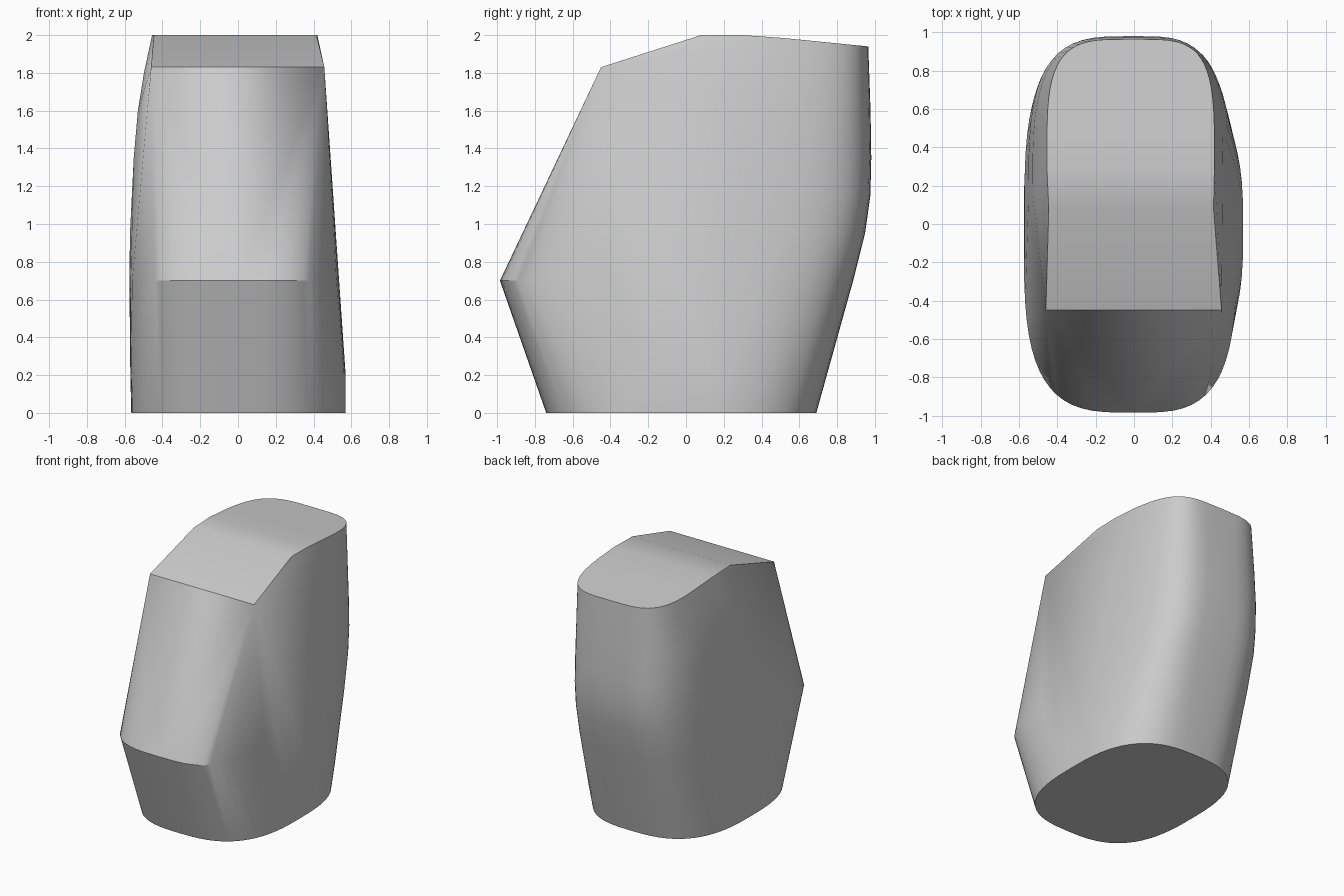
import bpy, bmesh
from math import sin, cos, pi, radians

cube = bpy.data.objects.get("Cube")
if cube:
    bpy.data.objects.remove(cube, do_unlink=True)

grey = bpy.data.materials.new("light_grey")
grey.use_nodes = True
colour = (0.6, 0.6, 0.6, 1)
grey.diffuse_color = colour
grey.node_tree.nodes["Principled BSDF"].inputs["Base Color"].default_value = colour


def power(v, p):
    return (1 if v >= 0 else -1) * abs(v) ** (2 / p)


def ring(z, left, right, front, back, p, start=0.0, end=2.0, mid=None, steps=64):
    """Rounded-rectangle section; start and end are in half turns from +x."""
    mid = (front + back) / 2 if mid is None else mid
    points = []
    for i in range(steps + 1):
        a = pi * (start + (end - start) * i / steps)
        c, s = power(cos(a), p), power(sin(a), p)
        x = c * (left if c > 0 else right)
        y = mid + s * (back - mid if s > 0 else mid - front)
        points.append((x, y, z(y) if callable(z) else z))
    return points


def roof(y):
    return 2 - 0.06 * max(0, y - 0.36) / 0.605


# Base outline and the full-width section at the front ridge
points = ring(0, 0.57, 0.565, -0.74, 0.69, 2.8)
points += ring(0.2, 0.57, 0.57, -0.8, 0.747, 2.9)
points += ring(0.7, 0.535, 0.575, -0.985, 0.885, 3.4)

# Bulging back and right side
for z, left, right, back, mid in ((0.95, 0.515, 0.572, 0.948, 0.0),
                                  (1.15, 0.5, 0.562, 0.976, 0.05),
                                  (1.35, 0.485, 0.552, 0.981, 0.1),
                                  (1.6, 0.465, 0.53, 0.977, 0.15),
                                  (1.8, 0.44, 0.498, 0.97, 0.2)):
    points += ring(z, left, right, -1, back, 3.5, 0, 1, mid, 32)

# Rounded rear rim of the roof, then the roof and brow corners
points += ring(roof, 0.42, 0.455, -1, 0.965, 4, 0, 1, 0.3, 32)
points += [(-0.445, 0.08, 2), (0.415, 0.08, 2),
           (-0.46, -0.45, 1.83), (0.457, -0.45, 1.83)]

# Skin the sections into one convex body
bm = bmesh.new()
for p in points:
    bm.verts.new(p)
bmesh.ops.remove_doubles(bm, verts=bm.verts, dist=0.002)
hull = bmesh.ops.convex_hull(bm, input=bm.verts)
loose = {v for v in hull["geom_interior"] + hull["geom_unused"]
         if isinstance(v, bmesh.types.BMVert)}
bmesh.ops.delete(bm, geom=list(loose), context="VERTS")
bmesh.ops.dissolve_limit(bm, angle_limit=radians(0.5),
                         verts=bm.verts, edges=bm.edges)
bmesh.ops.recalc_face_normals(bm, faces=bm.faces)
mesh = bpy.data.meshes.new("body")
bm.to_mesh(mesh)
bm.free()
mesh.materials.append(grey)
body = bpy.data.objects.new("body", mesh)
bpy.context.collection.objects.link(body)

# Soft rounded sides with crisp ridge, brow and rim
bpy.context.view_layer.objects.active = body
body.select_set(True)
bpy.ops.object.shade_smooth_by_angle(angle=radians(25))
weighted = body.modifiers.new("weighted_normals", "WEIGHTED_NORMAL")
weighted.keep_sharp = True
